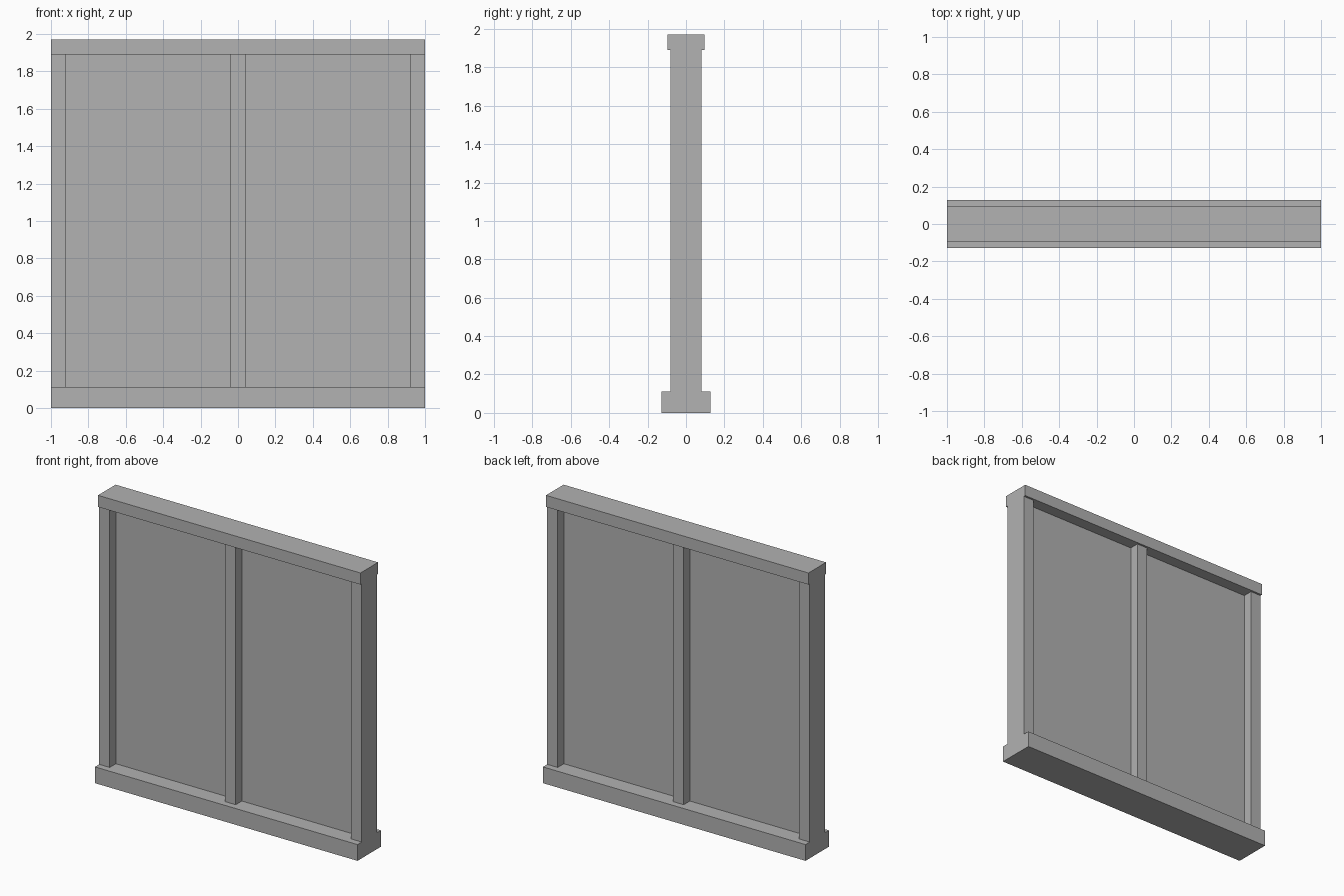
import bpy

default = bpy.data.objects.get("Cube")
if default:
    bpy.data.objects.remove(default, do_unlink=True)

# Single grey finish
grey = bpy.data.materials.new("plain_grey")
grey.use_nodes = True
colour = (0.445, 0.445, 0.445, 1)
grey.diffuse_color = colour
grey.node_tree.nodes["Principled BSDF"].inputs["Base Color"].default_value = colour


def box(name, x, width, depth, bottom, top):
    """Box centred on y = 0, spanning bottom to top."""
    bpy.ops.mesh.primitive_cube_add(size=1, location=(x, 0, (bottom + top) / 2))
    part = bpy.context.object
    part.name = name
    part.scale = (width, depth, top - bottom)
    bpy.ops.object.transform_apply(location=False, rotation=False, scale=True)
    part.data.materials.append(grey)
    return part


BASE_TOP, RAIL_BOTTOM, HEIGHT = 0.112, 1.89, 1.97
POST = 0.08

# Horizontal members
box("base_rail", 0, 2, 0.256, 0, BASE_TOP)
box("top_rail", 0, 2, 0.192, RAIL_BOTTOM, HEIGHT)

# Upright posts
edge = 1 - POST / 2
for name, x in (("right_post", -edge), ("middle_post", 0), ("left_post", edge)):
    box(name, x, POST, 0.164, BASE_TOP, RAIL_BOTTOM)

# Thin infill panels between the posts
panel_width = edge - POST
for name, side in (("right_panel", -1), ("left_panel", 1)):
    box(name, side * edge / 2, panel_width, 0.03, BASE_TOP, RAIL_BOTTOM)
